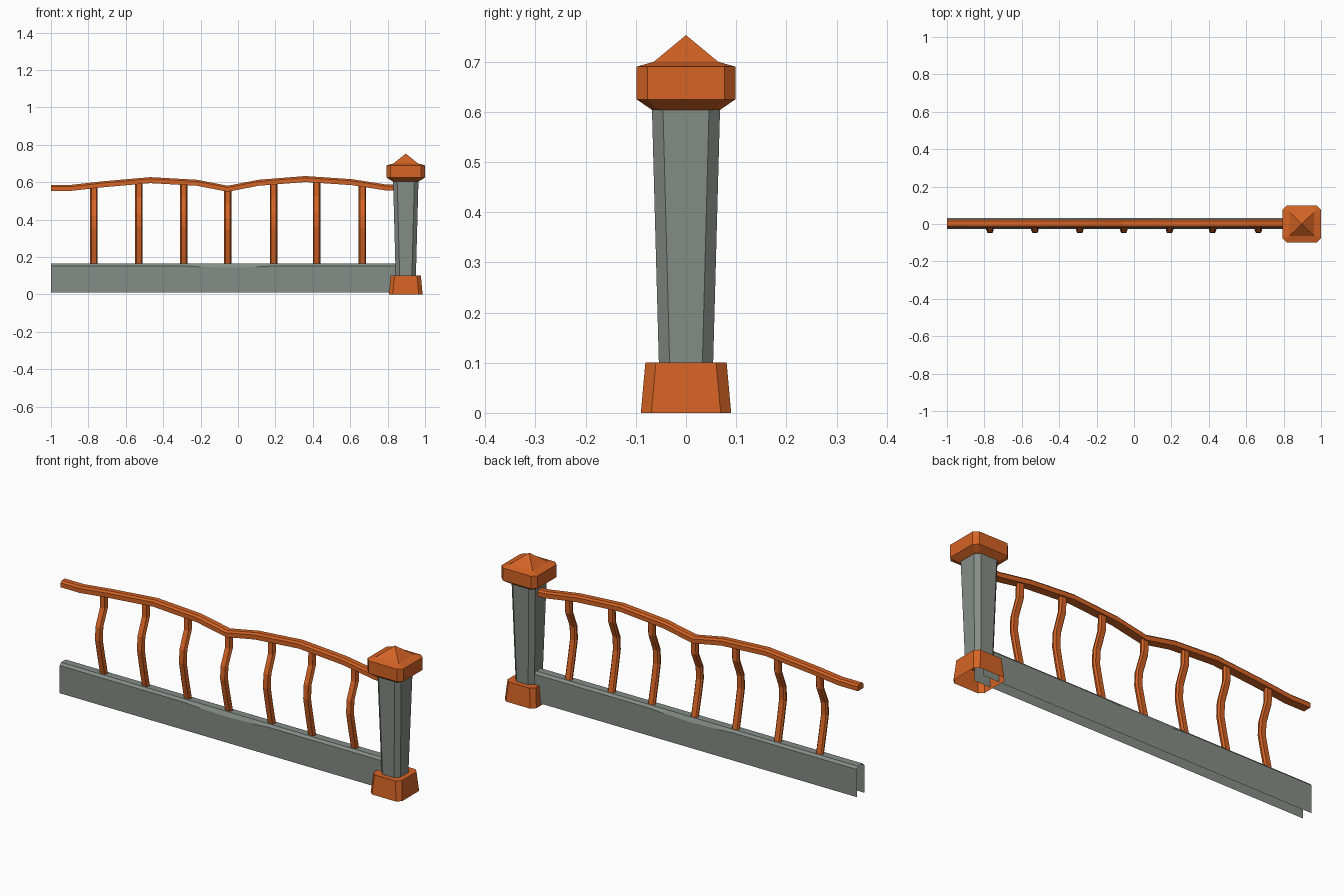
import bpy, bmesh
from mathutils import Vector

if "Cube" in bpy.data.objects:
    bpy.data.objects.remove(bpy.data.objects["Cube"])


def material(name, col):
    m = bpy.data.materials.new(name)
    m.diffuse_color = (*col, 1)
    m.use_nodes = True
    m.node_tree.nodes["Principled BSDF"].inputs["Base Color"].default_value = m.diffuse_color
    return m


ORANGE = material("burnt orange", (0.66, 0.125, 0.018))
GREY = material("green grey", (0.235, 0.265, 0.24))


def loft(name, rings, mat, closed=True, start=True, end=True):
    """Skin a list of equal-length point rings into a flat-shaded mesh."""
    bm = bmesh.new()
    rows = [[bm.verts.new(p) for p in r] for r in rings]
    n = len(rows[0])
    for a, b in zip(rows, rows[1:]):
        for i in range(n if closed else n - 1):
            j = (i + 1) % n
            bm.faces.new((a[i], a[j], b[j], b[i]))
    if start:
        bm.faces.new(rows[0][::-1])
    if end:
        bm.faces.new(rows[-1])
    bmesh.ops.remove_doubles(bm, verts=bm.verts, dist=0.0005)
    bmesh.ops.recalc_face_normals(bm, faces=bm.faces)
    me = bpy.data.meshes.new(name)
    bm.to_mesh(me)
    bm.free()
    me.materials.append(mat)
    ob = bpy.data.objects.new(name, me)
    bpy.context.collection.objects.link(ob)
    return ob


POST_X = 0.897


def octagon(z, hx, hy, c):
    """Square ring around the post axis with corners cut by c."""
    pts = [(hx, -hy + c), (hx, hy - c), (hx - c, hy), (-hx + c, hy),
           (-hx, hy - c), (-hx, -hy + c), (-hx + c, -hy), (hx - c, -hy)]
    return [Vector((POST_X + x, y, z)) for x, y in pts]


# Post: hollow foot, tapered shaft, pointed cap
loft("post_foot", [octagon(0, .09, .09, .021), octagon(.1, .081, .081, .021)],
     ORANGE, start=False)
loft("post_shaft", [octagon(.095, .054, .054, .0215), octagon(.61, .068, .068, .022)],
     GREY)
loft("post_cap", [octagon(.604, .070, .068, .012), octagon(.625, .103, .0985, .022),
                  octagon(.69, .103, .0985, .022), octagon(.70, .066, .064, 0),
                  octagon(.753, 0, 0, 0)], ORANGE, end=False)

# Base beam: inverted channel, shoulder line dips near the middle
Y0 = 0.003
beam = []
for x, dip in [(-1, .153), (-.3, .153), (-.2, .147), (-.05, .143),
               (.1, .147), (.2, .153), (.9, .153)]:
    prof = [(-.03, .01), (-.03, dip), (-.019, .165), (.019, .165), (.03, dip), (.03, .01)]
    beam.append([Vector((x, Y0 + y, z)) for y, z in prof])
loft("base_beam", beam, GREY, closed=False, start=False, end=False)

# Handrail: two shallow arches
RAIL = [(-1, .57), (-.89, .57), (-.73, .588), (-.47, .611), (-.22, .597), (-.055, .565),
        (.11, .597), (.36, .617), (.61, .60), (.79, .572), (.86, .57)]
RAIL_PROFILE = [(-.022, -.016), (-.022, .007), (-.013, .016),
                (.013, .016), (.022, .007), (.022, -.016)]
loft("handrail", [[Vector((x, Y0 + y, z + dz)) for y, dz in RAIL_PROFILE]
                  for x, z in RAIL], ORANGE)


def rail_z(x):
    for (x0, z0), (x1, z1) in zip(RAIL, RAIL[1:]):
        if x0 <= x <= x1:
            return z0 + (z1 - z0) * (x - x0) / (x1 - x0)


# Balusters bow out to the front
BOW = [(0, .006), (.25, -.018), (.46, -.036), (.62, -.032), (.82, .004), (1, .006)]
SECTION = [(-.02, .004), (-.013, -.013), (.013, -.013), (.02, .004), (.013, .013), (-.013, .013)]
for k, x in enumerate([-.77, -.53, -.29, -.055, .19, .42, .665]):
    z0, z1 = .16, rail_z(x) - .005
    loft(f"baluster_{k + 1}",
         [[Vector((x + dx, y + dy, z0 + t * (z1 - z0))) for dx, dy in SECTION]
          for t, y in BOW], ORANGE)
